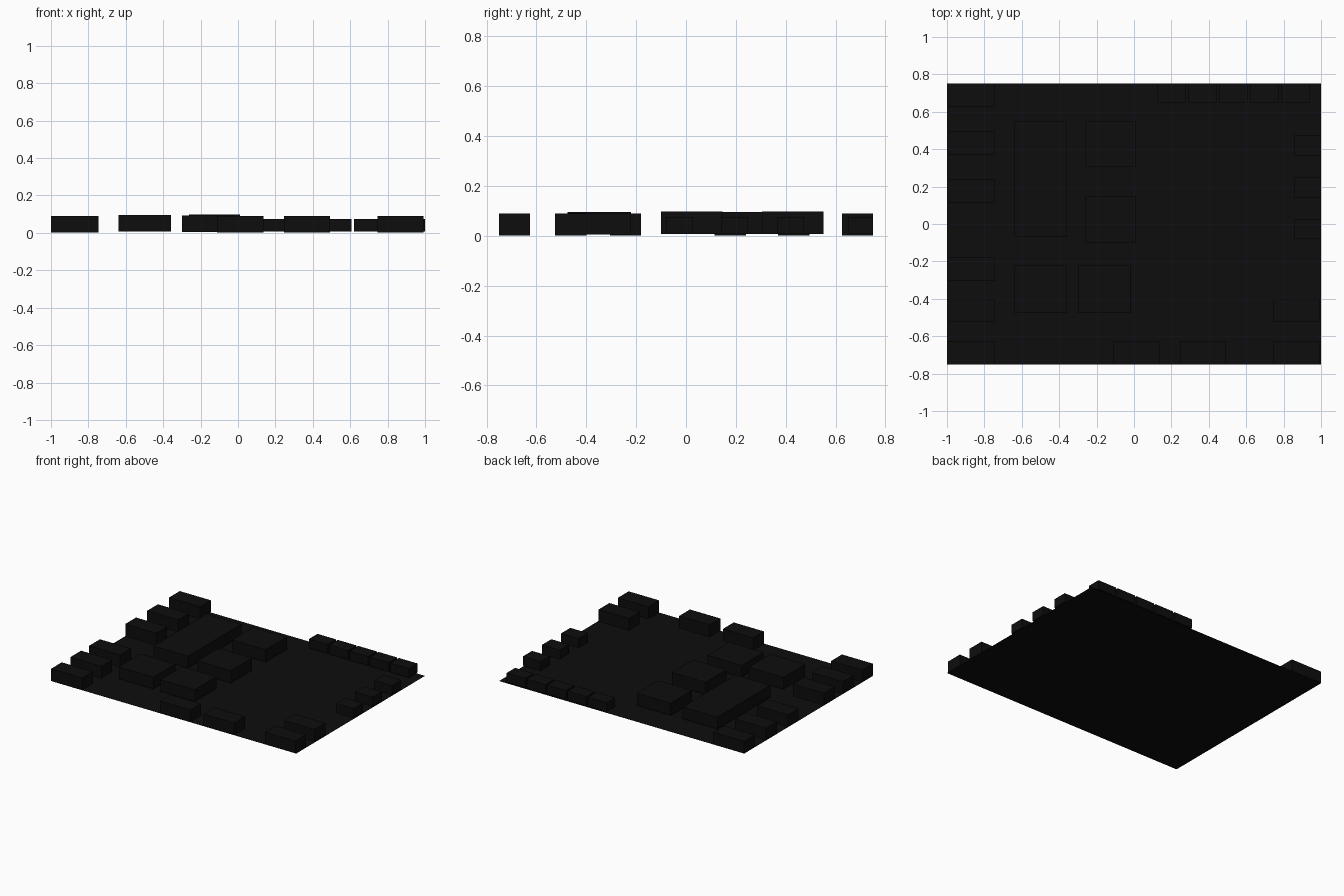
import bpy

if "Cube" in bpy.data.objects:
    bpy.data.objects.remove(bpy.data.objects["Cube"])

black = bpy.data.materials.new("black")
black.diffuse_color = (0.004, 0.004, 0.004, 1)
black.use_nodes = True
black.node_tree.nodes["Principled BSDF"].inputs["Base Color"].default_value = black.diffuse_color


def box(name, x0, x1, y0, y1, z0, z1):
    v = [(x, y, z) for z in (z0, z1) for x, y in ((x0, y0), (x1, y0), (x1, y1), (x0, y1))]
    f = [(3, 2, 1, 0), (4, 5, 6, 7), (0, 1, 5, 4), (1, 2, 6, 5), (2, 3, 7, 6), (3, 0, 4, 7)]
    return add(name, v, f)


def sheet(name, x0, x1, y0, y1, z):
    return add(name, [(x0, y0, z), (x1, y0, z), (x1, y1, z), (x0, y1, z)], [(0, 1, 2, 3)])


def add(name, verts, faces):
    mesh = bpy.data.meshes.new(name)
    mesh.from_pydata(verts, [], faces)
    mesh.materials.append(black)
    ob = bpy.data.objects.new(name, mesh)
    bpy.context.collection.objects.link(ob)
    return ob


# ground sheet and the two paved areas lying on it
sheet("ground_sheet", -1, 1, -0.75, 0.75, 0)
sheet("large_paved_area", 0.125, 0.99, -0.13, 0.65, 0.004)
sheet("small_paved_area", 0.0, 0.56, -0.48, -0.17, 0.004)

# row of blocks along the left edge
for y in (-0.75, -0.525, -0.305, 0.115, 0.37, 0.625):
    box("left_edge_block", -1, -0.747, y, y + 0.125, 0.002, 0.09)

# blocks along the front edge, and one behind the right corner
for x in (-0.112, 0.245, 0.745):
    box("front_edge_block", x, x + 0.248, -0.75, -0.625, 0.002, 0.09)
box("right_corner_block", 0.745, 0.993, -0.525, -0.40, 0.002, 0.09)

# low blocks along the back edge
for i in range(5):
    x = 0.123 + i * 0.166
    box("back_edge_block", x, x + 0.152, 0.65, 0.75, 0.008, 0.075)

# low blocks along the right edge
for y in (-0.08, 0.14, 0.365):
    box("right_edge_block", 0.855, 1.0, y, y + 0.108, 0.008, 0.075)

# larger buildings in the middle
box("long_building", -0.64, -0.357, -0.07, 0.55, 0.008, 0.095)
box("front_left_building", -0.64, -0.357, -0.475, -0.22, 0.008, 0.095)
box("front_middle_building", -0.30, -0.02, -0.475, -0.22, 0.006, 0.092)
for y in (-0.10, 0.305):
    box("middle_building", -0.262, 0.012, y, y + 0.247, 0.008, 0.098)
